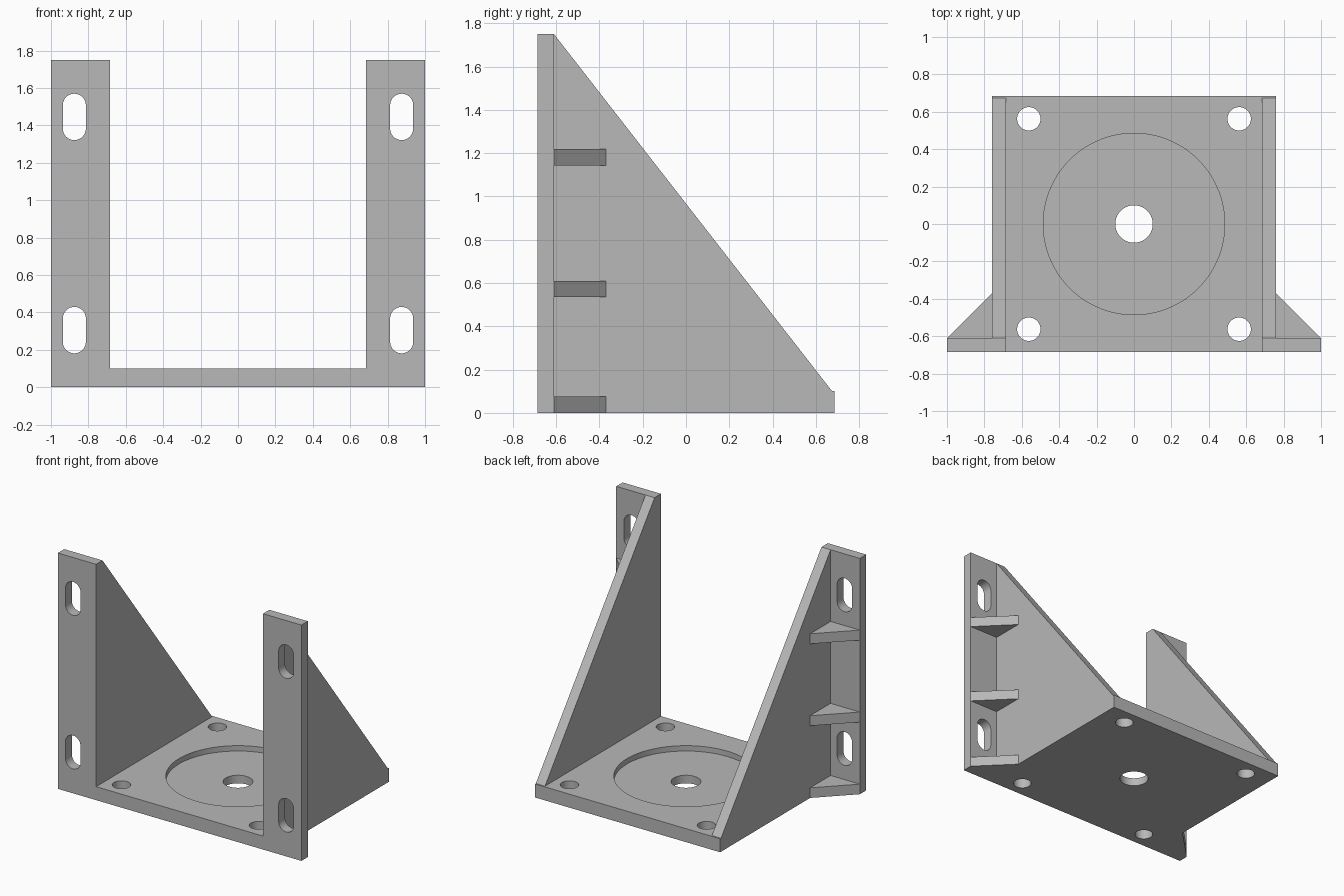
import bpy, bmesh
from math import pi, cos, sin, radians
from mathutils import Vector

if "Cube" in bpy.data.objects:
    bpy.data.objects.remove(bpy.data.objects["Cube"], do_unlink=True)

grey = bpy.data.materials.new("plain grey")
grey.use_nodes = True
COLOUR = (0.48, 0.48, 0.48, 1)
grey.diffuse_color = COLOUR
grey.node_tree.nodes["Principled BSDF"].inputs["Base Color"].default_value = COLOUR

# Main dimensions
HALF_X, HALF_Y, T = 0.76, 0.685, 0.075
BASE_H, HEIGHT, FLANGE_X = 0.1, 1.75, 1.0
FLANGE_BACK = -HALF_Y + T


def prism(name, outline, axis, low, high):
    """Extrude a 2D outline along an axis; the outline uses the other two axes."""
    def place(p, d):
        co = list(p)
        co.insert("xyz".index(axis), d)
        return Vector(co)
    bm = bmesh.new()
    face = bm.faces.new([bm.verts.new(place(p, low)) for p in outline])
    out = bmesh.ops.extrude_face_region(bm, geom=[face])
    top = [v for v in out["geom"] if isinstance(v, bmesh.types.BMVert)]
    bmesh.ops.translate(bm, verts=top, vec=place((0, 0), high - low))
    bmesh.ops.recalc_face_normals(bm, faces=bm.faces)
    mesh = bpy.data.meshes.new(name)
    bm.to_mesh(mesh)
    bm.free()
    mesh.materials.append(grey)
    obj = bpy.data.objects.new(name, mesh)
    bpy.context.collection.objects.link(obj)
    return obj


def rect(a0, b0, a1, b1):
    return [(a0, b0), (a1, b0), (a1, b1), (a0, b1)]


def slot(cx, cy, r, straight=0.0, n=64):
    """Circle, or a slot stretched along the second axis."""
    pts = []
    for i in range(n):
        a = 2 * pi * (i + 0.5) / n
        shift = straight / 2 if sin(a) > 0 else -straight / 2
        pts.append((cx + r * cos(a), cy + r * sin(a) + shift))
    return pts


def cut(obj, cutters):
    bpy.context.view_layer.objects.active = obj
    for c in cutters:
        c.hide_render = True
        mod = obj.modifiers.new("cut", "BOOLEAN")
        mod.operation, mod.solver, mod.object = "DIFFERENCE", "EXACT", c
        bpy.ops.object.modifier_apply(modifier=mod.name)
        bpy.data.objects.remove(c, do_unlink=True)
    bpy.ops.object.select_all(action="DESELECT")
    obj.select_set(True)
    bpy.ops.object.shade_smooth_by_angle(angle=radians(30))


# Base plate with round recess, centre hole and four corner holes
base = prism("base_plate", rect(-HALF_X, -HALF_Y, HALF_X, HALF_Y), "z", 0, BASE_H)
cutters = [prism("recess_cutter", slot(0, 0, 0.485, n=96), "z", 0.06, 0.2),
           prism("centre_cutter", slot(0, 0, 0.1), "z", -0.1, 0.2)]
for x in (-0.5625, 0.5625):
    for y in (-0.5625, 0.5625):
        cutters.append(prism("corner_cutter", slot(x, y, 0.0625, n=48), "z", -0.1, 0.2))
cut(base, cutters)

for side, s in (("left", 1), ("right", -1)):
    # Sloping side wall standing on the base
    prism(side + "_side_wall",
          [(-HALF_Y, BASE_H), (HALF_Y - 0.01, BASE_H),
           (FLANGE_BACK, HEIGHT), (-HALF_Y, HEIGHT)],
          "x", s * (HALF_X - T), s * HALF_X)

    # Front mounting flange with two slots
    flange = prism(side + "_mounting_flange",
                   rect(s * HALF_X, 0, s * FLANGE_X, HEIGHT), "y", -HALF_Y, FLANGE_BACK)
    cut(flange, [prism("slot_cutter", slot(s * 0.875, z, 0.0615, 0.125), "y", -0.8, -0.5)
                 for z in (0.305, 1.445)])

    # Triangular gussets behind the flange
    for level, z in (("lower", 0), ("middle", 0.535), ("upper", 1.143)):
        prism(f"{side}_{level}_gusset",
              [(s * HALF_X, FLANGE_BACK), (s * FLANGE_X, FLANGE_BACK),
               (s * HALF_X, FLANGE_BACK + FLANGE_X - HALF_X)],
              "z", z, z + T)
